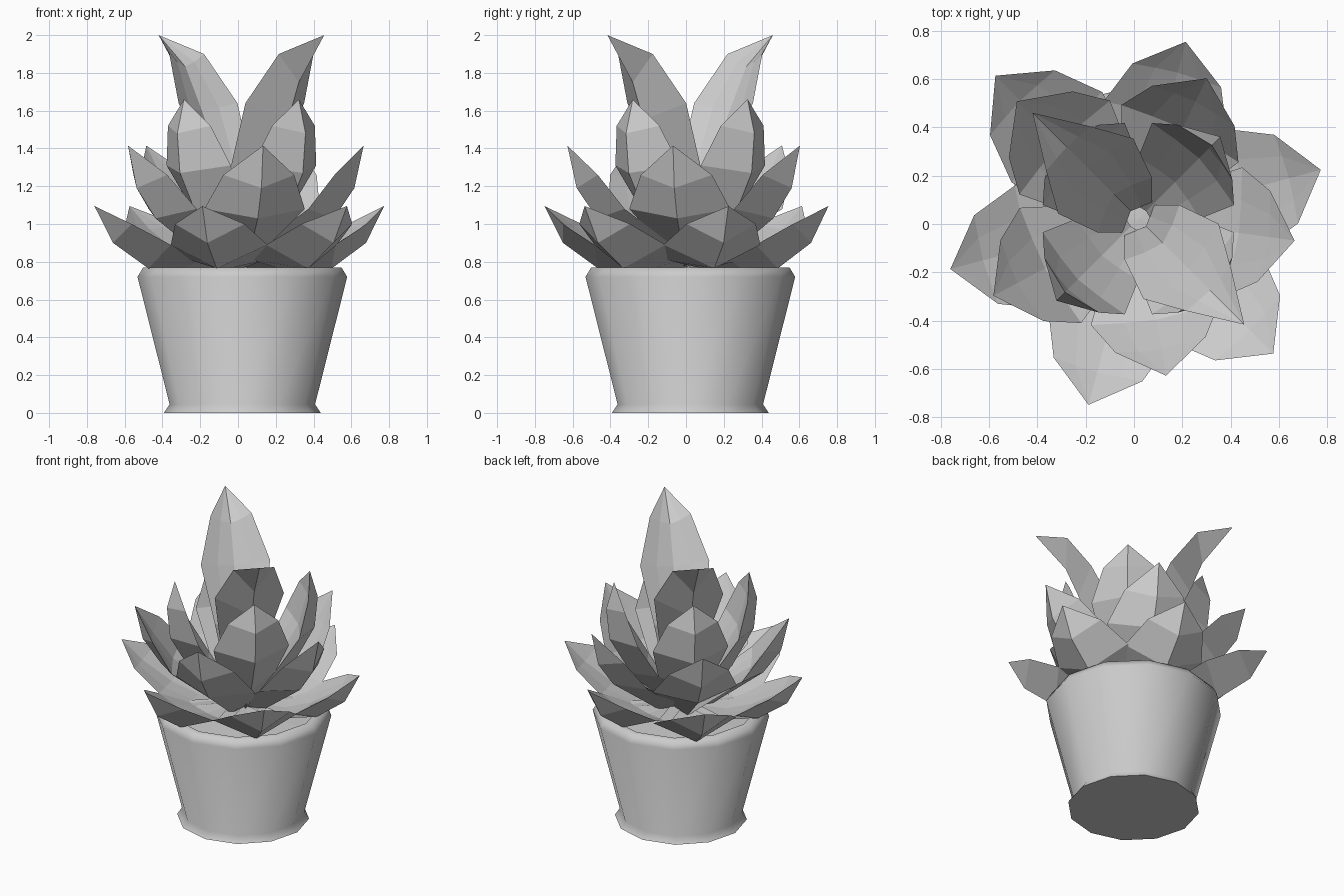
import bpy, bmesh
from math import cos, sin, pi, radians
from mathutils import Vector

if "Cube" in bpy.data.objects:
    bpy.data.objects.remove(bpy.data.objects["Cube"])

CX = CY = 0.023


def finish(bm, name):
    bmesh.ops.recalc_face_normals(bm, faces=bm.faces)
    me = bpy.data.meshes.new(name)
    bm.to_mesh(me)
    bm.free()
    ob = bpy.data.objects.new(name, me)
    bpy.context.collection.objects.link(ob)
    return ob


def lathe(name, profile, sides=12):
    """Revolve (radius, z) points; radius 0 closes to a pole."""
    bm = bmesh.new()
    rings = []
    for r, z in profile:
        n = 1 if r == 0 else sides
        rings.append([bm.verts.new((CX + r * cos(2 * pi * i / sides),
                                    CY + r * sin(2 * pi * i / sides), z)) for i in range(n)])
    for a, b in zip(rings, rings[1:]):
        for i in range(sides):
            j = (i + 1) % sides
            vs = [a[i % len(a)], a[j % len(a)], b[j % len(b)], b[i % len(b)]]
            bm.faces.new(list(dict.fromkeys(vs)))
    return finish(bm, name)


def leaf(name, angle, tip, stations, hollow, scale):
    """Thick pointed leaf. Station: keel (r, z), edge (r, z), half width."""
    bm = bmesh.new()
    d = Vector((cos(angle), sin(angle), 0)) * scale
    s = Vector((-sin(angle), cos(angle), 0))
    origin = Vector((0.018, 0.022, 0))

    def vert(p, side=0.0):
        return bm.verts.new(origin + d * p[0] + s * side + Vector((0, 0, p[1])))

    rings = []
    for keel, edge, w in stations:
        k, e = Vector(keel), Vector(edge)
        half, mid = e.lerp(k, hollow * 0.6), e.lerp(k, hollow)
        rings.append([vert(k), vert(e, w), vert(half, w * 0.5), vert(mid),
                      vert(half, -w * 0.5), vert(e, -w)])
    apex = vert(tip)
    for a, b in zip(rings, rings[1:]):
        for i in range(6):
            j = (i + 1) % 6
            bm.faces.new((a[i], a[j], b[j], b[i]))
    for i in range(6):
        bm.faces.new((rings[-1][i], rings[-1][(i + 1) % 6], apex))
    bm.faces.new(rings[0])
    return finish(bm, name)


# Pot with a small foot and bevelled rim
pot = lathe("pot", [(0.415, 0), (0.385, 0.045), (0.555, 0.72), (0.525, 0.77),
                    (0.48, 0.77), (0.46, 0.70)])
bpy.context.view_layer.objects.active = pot
pot.select_set(True)
bpy.ops.object.shade_smooth_by_angle(angle=radians(62))

# Pot underside and soil
lathe("pot_bottom", [(0, 0), (0.415, 0)])
lathe("soil", [(0.465, 0.73), (0, 0.76)])

# Leaf layers: name, first angle, hollow, length scales, tip (r, z), stations base to tip
layers = [
    ("bottom_leaf", 15, 0.25, (0.99, 0.96, 1.06, 1.02, 1.01, 1.0), (0.79, 1.095), [
        ((0.06, 0.76), (0.06, 0.81), 0.08),
        ((0.30, 0.762), (0.28, 0.81), 0.21),
        ((0.50, 0.765), (0.45, 0.89), 0.265),
        ((0.69, 0.90), (0.64, 1.00), 0.19)]),
    ("lower_leaf", -8, 0.25, (0.99, 0.98, 1.06, 1.03, 1.0), (0.66, 1.415), [
        ((0.15, 0.77), (0.05, 0.84), 0.10),
        ((0.50, 1.03), (0.40, 1.08), 0.27),
        ((0.61, 1.19), (0.53, 1.26), 0.19)]),
    ("upper_leaf", 45, 0.25, (1.0,) * 4, (0.43, 1.66), [
        ((0.12, 0.80), (0.02, 0.85), 0.08),
        ((0.32, 1.02), (0.18, 1.07), 0.18),
        ((0.46, 1.27), (0.32, 1.31), 0.24),
        ((0.48, 1.48), (0.39, 1.52), 0.16)]),
    ("top_leaf", -45, 0.45, (1.0, 1.0), (0.62, 2.0), [
        ((0.10, 0.80), (0.0, 0.85), 0.08),
        ((0.22, 1.25), (0.08, 1.30), 0.16),
        ((0.35, 1.55), (0.25, 1.64), 0.22),
        ((0.43, 1.75), (0.41, 1.90), 0.13)]),
]
for name, start, hollow, scales, tip, stations in layers:
    for i, scale in enumerate(scales):
        angle = radians(start + 360 * i / len(scales))
        leaf(f"{name}_{i + 1}", angle, tip, stations, hollow, scale)
